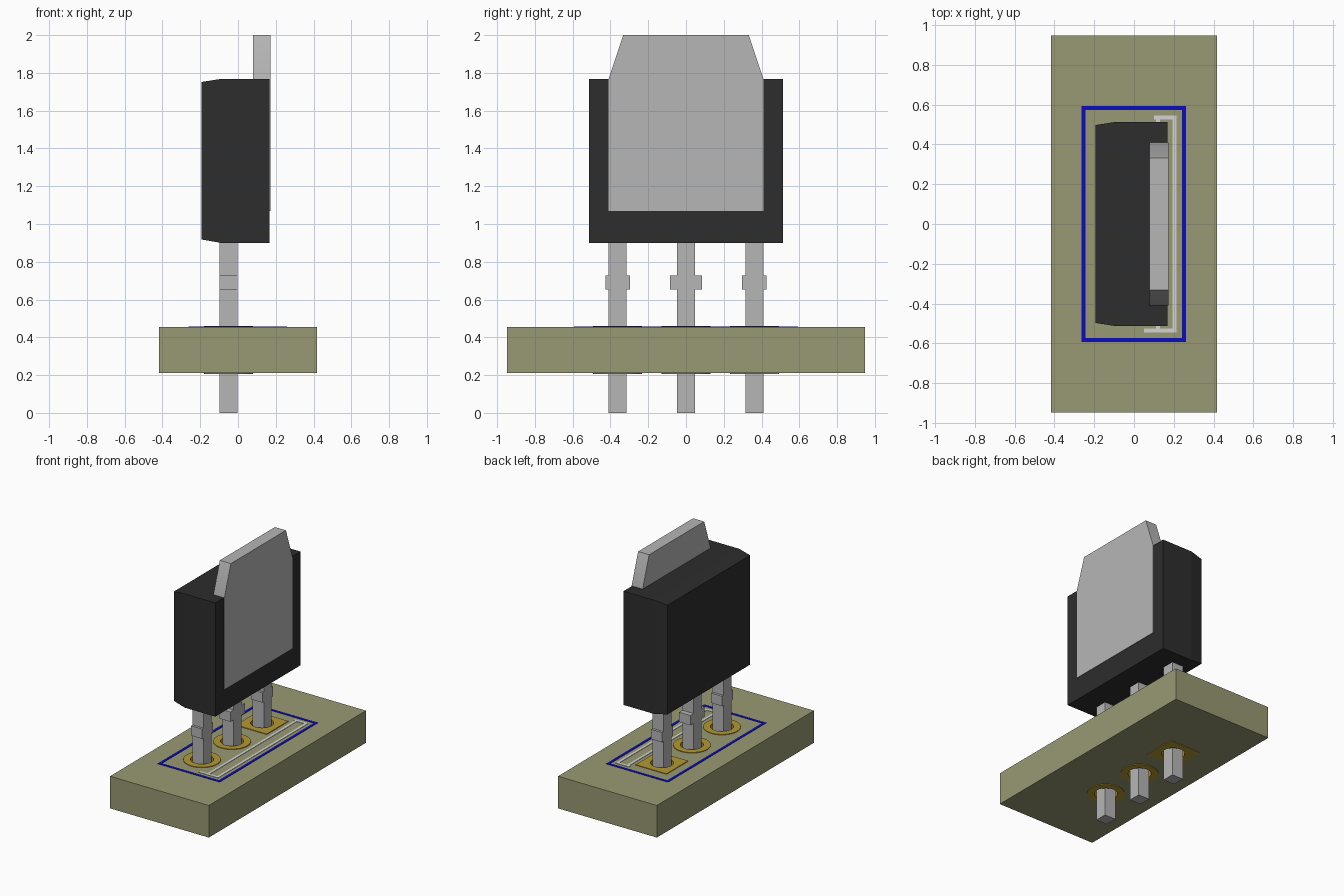
import bpy, bmesh, math
from mathutils import Matrix

cube = bpy.data.objects.get("Cube")
if cube:
    bpy.data.objects.remove(cube, do_unlink=True)


def material(name, srgb):
    lin = [(c / 255 / 12.92) if c < 10 else ((c / 255 + 0.055) / 1.055) ** 2.4 for c in srgb]
    m = bpy.data.materials.new(name)
    m.use_nodes = True
    m.diffuse_color = (*lin, 1)
    m.node_tree.nodes["Principled BSDF"].inputs["Base Color"].default_value = (*lin, 1)
    return m


BOARD = material("olive board", (153, 153, 116))
METAL = material("grey metal", (182, 182, 182))
BLACK = material("black plastic", (45, 45, 45))
GOLD = material("gold plating", (180, 152, 50))
BLUE = material("blue outline", (12, 12, 190))
WHITE = material("pale marking", (212, 212, 212))


def rect(u0, u1, v0, v1):
    return [(u0, v0), (u1, v0), (u1, v1), (u0, v1)]


def circle(u, v, r, n=32):
    return [(u + r * math.cos(2 * math.pi * i / n), v + r * math.sin(2 * math.pi * i / n))
            for i in range(n)]


def plate(name, loops, w0, w1, mat, axis="z"):
    """Extrude flat outlines (inner loops become holes) from w0 to w1 along z or x."""
    cu = bpy.data.curves.new(name, "CURVE")
    cu.dimensions = "2D"
    cu.fill_mode = "BOTH"
    cu.extrude = (w1 - w0) / 2
    for loop in loops:
        sp = cu.splines.new("POLY")
        sp.points.add(len(loop) - 1)
        for p, (u, v) in zip(sp.points, loop):
            p.co = (u, v, 0, 1)
        sp.use_cyclic_u = True
    ob = bpy.data.objects.new(name, cu)
    bpy.context.collection.objects.link(ob)
    bpy.ops.object.select_all(action="DESELECT")
    ob.select_set(True)
    bpy.context.view_layer.objects.active = ob
    bpy.ops.object.convert(target="MESH")
    ob = bpy.context.view_layer.objects.active
    me = ob.data
    # u, v, w become y, z, x for plates facing sideways
    turn = Matrix(((0, 0, 1, 0), (1, 0, 0, 0), (0, 1, 0, 0), (0, 0, 0, 1))) if axis == "x" else Matrix()
    me.transform(turn @ Matrix.Translation((0, 0, (w0 + w1) / 2)))
    bm = bmesh.new()
    bm.from_mesh(me)
    bmesh.ops.remove_doubles(bm, verts=bm.verts, dist=1e-5)
    bmesh.ops.recalc_face_normals(bm, faces=bm.faces)
    bm.to_mesh(me)
    bm.free()
    me.materials.clear()
    me.materials.append(mat)
    bpy.ops.object.shade_smooth_by_angle(angle=math.radians(30))
    return ob


PITCH, LEAD_X = 0.362, -0.05
BOTTOM, TOP = 0.21, 0.455
HOLE, PAD = 0.08, 0.13
rows = [("front", -PITCH), ("middle", 0), ("rear", PITCH)]

# Drilled circuit board
plate("board", [rect(-0.417, 0.417, -0.947, 0.947)] +
      [circle(LEAD_X, y, HOLE + 0.006) for _, y in rows], BOTTOM, TOP, BOARD)

# Leads, pads and plated holes
for label, y in rows:
    h = 0.047
    f = 0.086 if y == 0 else 0.065
    side = [(h, 0), (h, 0.652), (f, 0.652), (f, 0.727), (h, 0.727), (h, 0.93)]
    outline = [(y + u, z) for u, z in side] + [(y - u, z) for u, z in reversed(side)]
    plate(label + "_lead", [outline], -0.097, -0.003, METAL, "x")

    if label == "rear":
        edge = rect(LEAD_X - PAD, LEAD_X + PAD, y - PAD, y + PAD)
    else:
        edge = circle(LEAD_X, y, PAD)
    hole = circle(LEAD_X, y, HOLE)
    plate(label + "_top_pad", [edge, hole], TOP, TOP + 0.005, GOLD)
    plate(label + "_bottom_pad", [edge, hole], BOTTOM - 0.005, BOTTOM, GOLD)
    plate(label + "_hole_plating", [circle(LEAD_X, y, HOLE + 0.006), hole], BOTTOM, TOP, GOLD)

# Printed lines on the board
plate("boundary_line", [rect(-0.263, 0.26, -0.592, 0.592), rect(-0.243, 0.24, -0.572, 0.572)],
      TOP, TOP + 0.003, BLUE)
bracket = [(0.05, -0.545), (0.213, -0.545), (0.213, 0.545), (0.10, 0.545),
           (0.10, 0.525), (0.193, 0.525), (0.193, -0.525), (0.05, -0.525)]
plate("printed_bracket", [bracket], TOP, TOP + 0.003, WHITE)
plate("printed_tab_line", [rect(0.11, 0.13, -0.525, 0.525)], TOP, TOP + 0.003, WHITE)

# Plastic body: box with a slightly tapered face
bm = bmesh.new()
rings = []
for x, hy, z0, z1 in [(-0.193, 0.497, 0.918, 1.752), (-0.09, 0.513, 0.90, 1.768), (0.168, 0.513, 0.90, 1.768)]:
    rings.append([bm.verts.new((x, y, z)) for y, z in rect(-hy, hy, z0, z1)])
for a, b in zip(rings, rings[1:]):
    for i in range(4):
        j = (i + 1) % 4
        bm.faces.new((a[i], a[j], b[j], b[i]))
bm.faces.new(rings[0])
bm.faces.new(rings[-1])
bmesh.ops.recalc_face_normals(bm, faces=bm.faces)
me = bpy.data.meshes.new("body")
bm.to_mesh(me)
bm.free()
me.materials.append(BLACK)
bpy.context.collection.objects.link(bpy.data.objects.new("body", me))

# Metal heat tab with cut upper corners
plate("heat_tab", [[(-0.41, 1.07), (0.41, 1.07), (0.41, 1.768), (0.332, 2.0),
                    (-0.332, 2.0), (-0.41, 1.768)]], 0.079, 0.172, METAL, "x")
